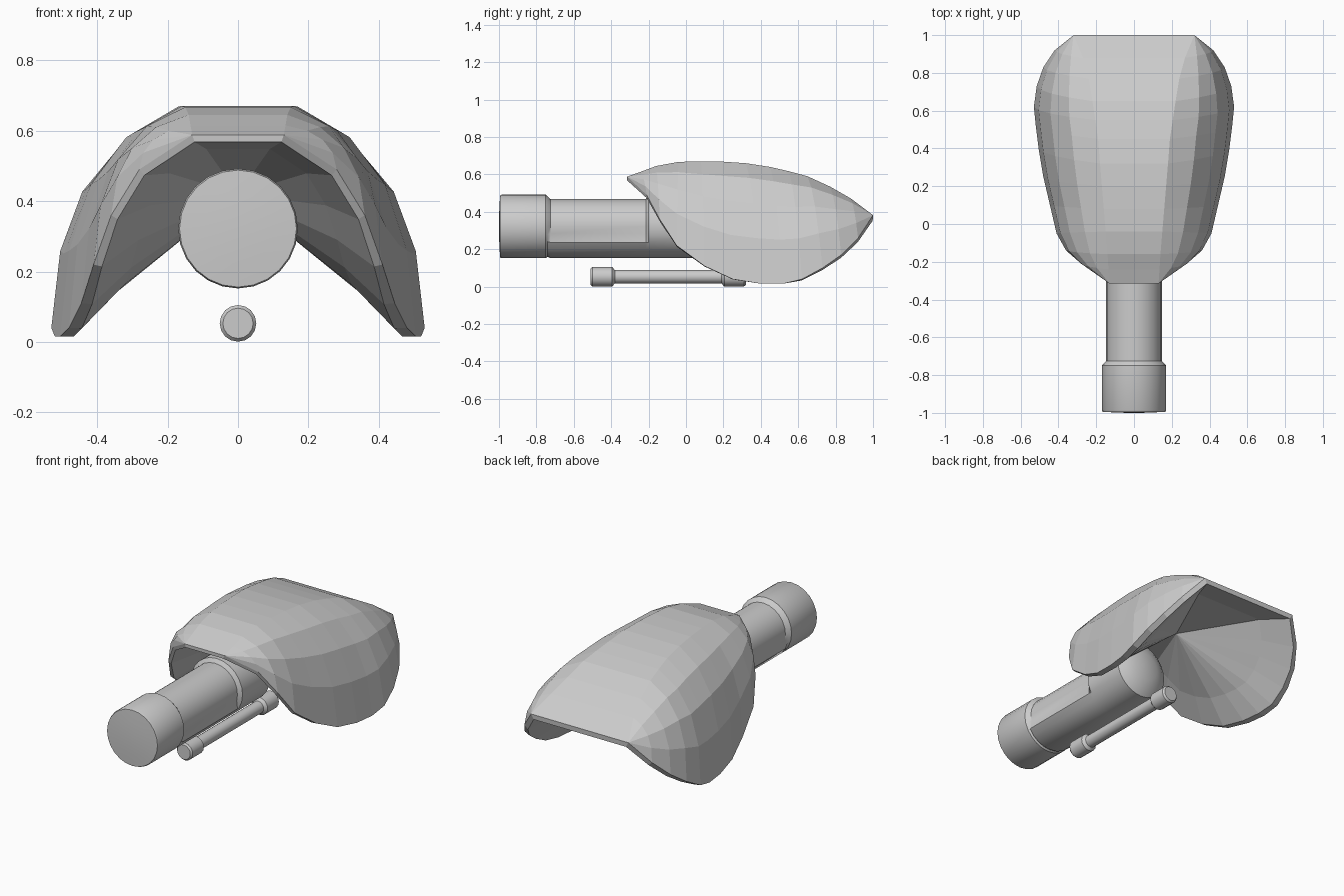
import bpy, bmesh, math
from mathutils import Vector

if "Cube" in bpy.data.objects:
    bpy.data.objects.remove(bpy.data.objects["Cube"])


def make_object(name, bm, smooth):
    bmesh.ops.remove_doubles(bm, verts=bm.verts, dist=0.0005)
    bmesh.ops.recalc_face_normals(bm, faces=bm.faces)
    me = bpy.data.meshes.new(name)
    bm.to_mesh(me)
    bm.free()
    ob = bpy.data.objects.new(name, me)
    bpy.context.collection.objects.link(ob)
    if smooth:
        bpy.ops.object.select_all(action='DESELECT')
        ob.select_set(True)
        bpy.context.view_layer.objects.active = ob
        bpy.ops.object.shade_smooth_by_angle(angle=math.radians(35))
    return ob


def add_face(bm, verts):
    # skip repeated corners where rows collapse to a point
    keep = []
    for v in verts:
        if all((v.co - k.co).length > 0.0005 for k in keep):
            keep.append(v)
    if len(keep) > 2:
        bm.faces.new(keep)


def lathe(name, rings, cz, sides=16, radius=None):
    """Closed tube along y from (y, r) rings; radius(y, r, angle) may vary it."""
    bm = bmesh.new()
    loops = []
    for y, r in rings:
        loop = []
        for k in range(sides):
            a = 2 * math.pi * k / sides
            q = radius(y, r, a) if radius else r
            loop.append(bm.verts.new((q * math.cos(a), y, cz + q * math.sin(a))))
        loops.append(loop)
    for p, q in zip(loops, loops[1:]):
        for k in range(sides):
            n = (k + 1) % sides
            bm.faces.new((p[k], p[n], q[n], q[k]))
    bm.faces.new(loops[0])
    bm.faces.new(loops[-1])
    return make_object(name, bm, True)


# Hood: crown edge line and lower rim line, rear to front (right half)
crown = [(.13, -.315, .588), (.135, -.24, .615), (.14, -.16, .645), (.15, -.04, .667),
         (.16, .08, .67), (.17, .2, .668), (.18, .32, .66), (.19, .45, .64),
         (.205, .55, .617), (.22, .65, .59), (.24, .77, .535), (.27, .88, .472), (.32, 1, .382)]
rim = [(.13, -.315, .588), (.28, -.21, .49), (.36, -.14, .36), (.41, -.05, .22),
       (.445, .1, .11), (.48, .25, .04), (.505, .4, .016), (.52, .52, .016),
       (.53, .62, .04), (.515, .73, .1), (.48, .83, .17), (.42, .92, .26), (.32, 1, .382)]
apex = Vector((0, .37, .42))
STEPS = 4

bm = bmesh.new()
rows = []
for a, r in zip(crown, rim):
    a, r = Vector(a), Vector(r)
    c = Vector((a.x + .96 * (r.x - a.x), (a.y + r.y) / 2, r.z + .84 * (a.z - r.z)))
    half = []
    for i in range(STEPS + 1):
        t = i / STEPS
        half.append(r * (1 - t) ** 2 + c * 2 * t * (1 - t) + a * t * t)
    row = half + [Vector((-p.x, p.y, p.z)) for p in reversed(half)]
    rows.append([bm.verts.new(p) for p in row])
for p, q in zip(rows, rows[1:]):
    for k in range(len(p) - 1):
        add_face(bm, (p[k], p[k + 1], q[k + 1], q[k]))

# Hood edge lip and hollow underside fanning to an apex
outer = [row[0] for row in rows] + [row[-1] for row in reversed(rows)]
lip_co = []
for v in outer:
    x, y, z = v.co
    low = 1 - min(z / .3, 1)
    lip_co.append(Vector((x * (.95 - .03 * low), y * .998,
                          max(.016, z + .05 * (.25 - .3 * y - z) - .008))))
lip = [bm.verts.new(p) for p in lip_co]
inner = [bm.verts.new(p.lerp(apex, .27) + Vector((0, 0, .02))) for p in lip_co]
tip = bm.verts.new(apex)
n = len(outer)
for k in range(n):
    j = (k + 1) % n
    bm.faces.new((outer[k], outer[j], lip[j], lip[k]))
    bm.faces.new((lip[k], lip[j], inner[j], inner[k]))
    bm.faces.new((inner[k], inner[j], tip))
make_object("hood", bm, False)


# Main barrel with a recessed upper grip section
def recess(y, r, a):
    return .147 if -.735 < y < -.205 and math.sin(a) > -.45 else r


R = .17
lathe("barrel", [(-1, .03), (-.998, .1), (-.994, R - .004), (-.985, R), (-.75, R),
                 (-.74, R - .008), (-.725, R), (-.215, R), (-.2, R), (.06, R),
                 (.085, .135), (.105, .08), (.112, .02)],
      .322, sides=24, radius=recess)

# Thin rod below, with a collar at each end
lathe("lower_rod", [(-.51, .043), (-.5, .052), (-.395, .052), (-.38, .036), (.19, .036),
                    (.205, .052), (.31, .052), (.32, .043)], .053)
